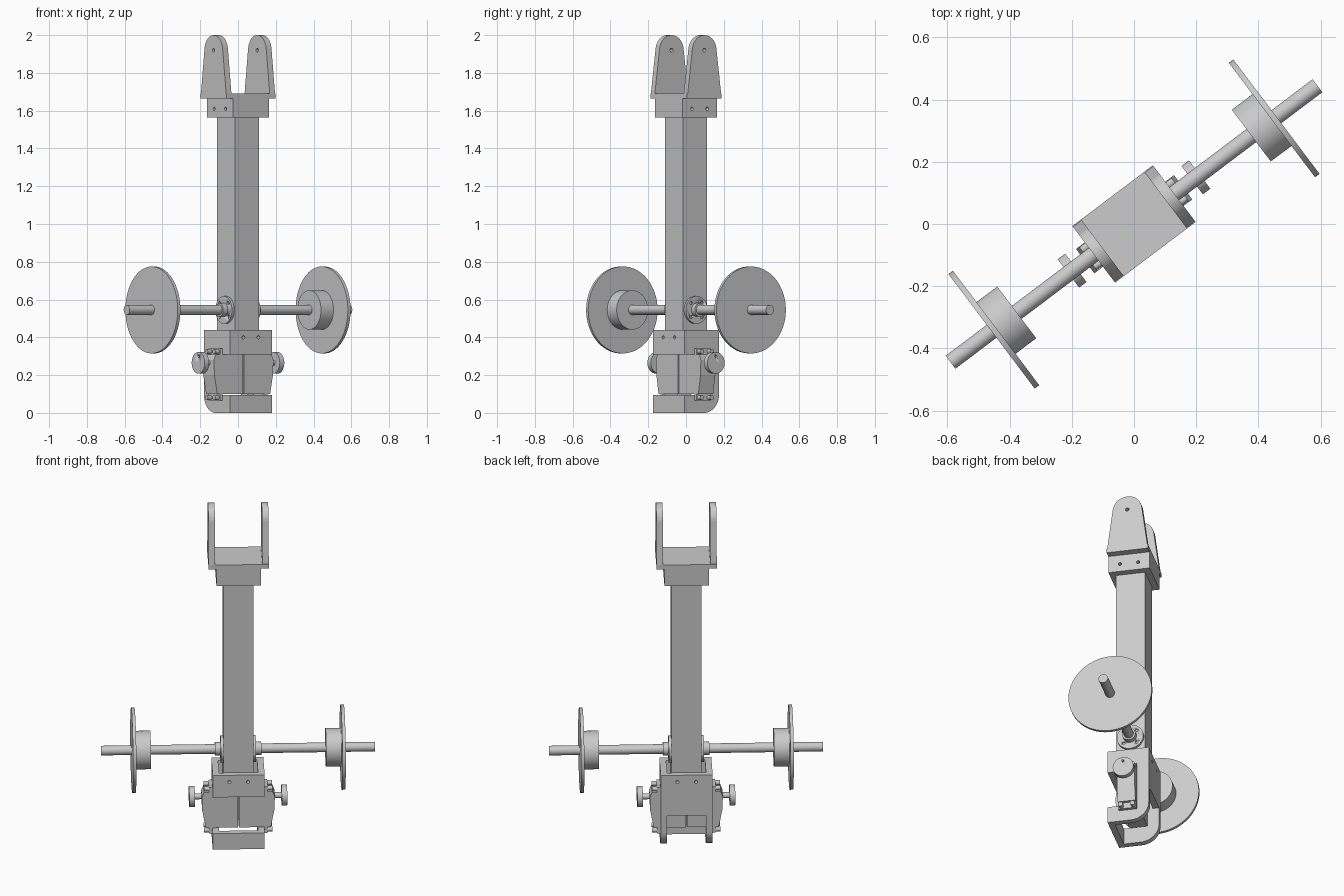
import bpy, bmesh, math
from mathutils import Matrix, Vector

if "Cube" in bpy.data.objects:
    bpy.data.objects.remove(bpy.data.objects["Cube"], do_unlink=True)

grey = bpy.data.materials.new("plain grey")
grey.use_nodes = True
grey.diffuse_color = (0.6, 0.6, 0.6, 1)
grey.node_tree.nodes["Principled BSDF"].inputs["Base Color"].default_value = (0.6, 0.6, 0.6, 1)

TURN = math.radians(37)   # whole assembly is turned about z


def finish(name, bm, smooth=False):
    bmesh.ops.recalc_face_normals(bm, faces=bm.faces)
    mesh = bpy.data.meshes.new(name)
    bm.to_mesh(mesh)
    bm.free()
    mesh.materials.append(grey)
    ob = bpy.data.objects.new(name, mesh)
    bpy.context.collection.objects.link(ob)
    ob.rotation_euler.z = TURN
    if smooth:
        bpy.ops.object.select_all(action='DESELECT')
        ob.select_set(True)
        bpy.context.view_layer.objects.active = ob
        bpy.ops.object.shade_smooth_by_angle(angle=math.radians(35))
    return ob


def box(name, x0, x1, y0, y1, z0, z1):
    bm = bmesh.new()
    bmesh.ops.create_cube(bm, size=1)
    for v in bm.verts:
        v.co = Vector(((x0 + x1) / 2 + v.co.x * (x1 - x0),
                       (y0 + y1) / 2 + v.co.y * (y1 - y0),
                       (z0 + z1) / 2 + v.co.z * (z1 - z0)))
    return finish(name, bm)


def prism(name, outline, axis, a, b):
    """Extrude an outline (side, height) along x or y from a to b."""
    place = (lambda p, d: (d, p[0], p[1])) if axis == "x" else (lambda p, d: (p[0], d, p[1]))
    bm = bmesh.new()
    face = bm.faces.new([bm.verts.new(place(p, a)) for p in outline])
    new = bmesh.ops.extrude_face_region(bm, geom=[face])["geom"]
    shift = Vector(place((0, 0), b - a))
    bmesh.ops.translate(bm, vec=shift, verts=[g for g in new if isinstance(g, bmesh.types.BMVert)])
    return finish(name, bm)


def rod(name, a, b, side, z, r, axis="x", n=48):
    """Cylinder running along x or y from a to b."""
    bm = bmesh.new()
    bmesh.ops.create_cone(bm, cap_ends=True, segments=n, radius1=r, radius2=r, depth=abs(b - a))
    mid = (a + b) / 2
    turn = Matrix.Rotation(math.pi / 2, 4, "Y" if axis == "x" else "X")
    move = Matrix.Translation((mid, side, z) if axis == "x" else (side, mid, z))
    bm.transform(move @ turn)
    return finish(name, bm, True)


def combine(target, tools, operation):
    for tool in tools:
        mod = target.modifiers.new("combine", 'BOOLEAN')
        mod.operation, mod.solver, mod.object = operation, 'EXACT', tool
        bpy.context.view_layer.update()
        bpy.context.view_layer.objects.active = target
        bpy.ops.object.modifier_apply(modifier=mod.name)
        bpy.data.objects.remove(tool, do_unlink=True)


def holes(target, spots, a, b, r, axis="x"):
    combine(target, [rod("hole", a, b, s, z, r, axis, 16) for s, z in spots], 'DIFFERENCE')


def arc(cx, cz, r, start, end, n=20):
    angles = [math.radians(start + (end - start) * i / n) for i in range(n + 1)]
    return [(cx + r * math.cos(t), cz + r * math.sin(t)) for t in angles]


W = 0.114   # half depth shared by the brackets

# Square column
box("column", -0.08, 0.08, -0.08, 0.08, 0.33, 1.6)

# Upper fork: socket, floor and two tapered ears
fork = box("upper_fork", -0.12, 0.12, -W, W, 1.565, 1.675)
combine(fork, [box("fork_floor", -0.162, 0.162, -W, W, 1.665, 1.69)], 'UNION')
ear = [(-W, 1.665), (W, 1.665)] + arc(0, 1.92, 0.08, 8, 172)
combine(fork, [prism("ear", ear, "x", s * 0.127, s * 0.162) for s in (-1, 1)], 'UNION')
holes(fork, [(0, 1.92)], -0.3, 0.3, 0.01)
for s in (-1, 1):
    holes(fork, [(-0.05, 1.61), (0.05, 1.61)], s * 0.09, s * 0.2, 0.009)

# Lower bracket: two open side plates joined by cross walls
plate = ([(-W, 0)] + arc(W - 0.1, 0.1, 0.1, -90, 0, 14)
         + [(W, 0.44), (-W, 0.44), (-W, 0.31), (0.05, 0.31), (0.05, 0.095), (-W, 0.095)])
bracket = prism("lower_bracket", plate, "x", -0.14, -0.105)
combine(bracket, [
    box("back_wall", -0.14, 0.14, 0.08, W, 0.2, 0.44),
    box("front_wall", -0.14, 0.14, -W, -0.08, 0.31, 0.44),
    box("bottom_bar", -0.14, 0.14, -W, -0.08, 0, 0.095),
    prism("plate", plate, "x", 0.105, 0.14)], 'UNION')
holes(bracket, [(-0.05, 0.4), (0.05, 0.4)], -0.2, -0.085, 0.009, "y")
holes(bracket, [(-0.05, 0.4), (0.05, 0.4)], 0.085, 0.2, 0.009, "y")

# Axle through the column
AXLE = 0.545
rod("axle", -0.738, 0.738, 0, AXLE, 0.026)

for s, side in ((-1, "right"), (1, "left")):
    # Wheel disc and hub
    rod(side + "_disc", s * 0.555, s * 0.573, 0, AXLE, 0.23, n=96)
    rod(side + "_hub", s * 0.472, s * 0.556, 0, AXLE, 0.104, n=64)

    # Axle flange on the column
    flange = rod(side + "_flange", s * 0.079, s * 0.095, 0, AXLE, 0.073)
    ring = [(0.052 * math.cos(t), AXLE + 0.052 * math.sin(t))
            for t in (math.pi * (k + 0.5) / 2 for k in range(4))]
    holes(flange, ring, s * 0.085, s * 0.12, 0.009)
    rod(side + "_flange_collar", s * 0.09, s * 0.125, 0, AXLE, 0.036)

    # Motor body with sloped outer end
    body = [(0.003, 0.1), (0.175, 0.1), (0.194, 0.2), (0.197, 0.28), (0.185, 0.31), (0.003, 0.31)]
    prism(side + "_motor", [(s * u, z) for u, z in body], "y", -0.05, 0.048)
    for z0, z1, zs in ((0.065, 0.11, 0.08), (0.3, 0.34, 0.325)):
        box(side + "_motor_lug", *sorted((s * 0.14, s * 0.158)), -0.05, 0.048, z0, z1)
        for v in (-0.033, 0.033):
            rod(side + "_lug_screw", s * 0.15, s * 0.185, v, zs, 0.013, n=16)

    # Drive horn on its shaft
    rod(side + "_horn_shaft", s * 0.19, s * 0.24, 0, 0.265, 0.016, n=24)
    horn = rod(side + "_horn", s * 0.234, s * 0.264, 0, 0.265, 0.057)
    spots = [(0, 0.265)] + [(0.034 * math.cos(k * math.pi / 2), 0.265 + 0.034 * math.sin(k * math.pi / 2))
                            for k in range(4)]
    holes(horn, spots, s * 0.25, s * 0.28, 0.006)
